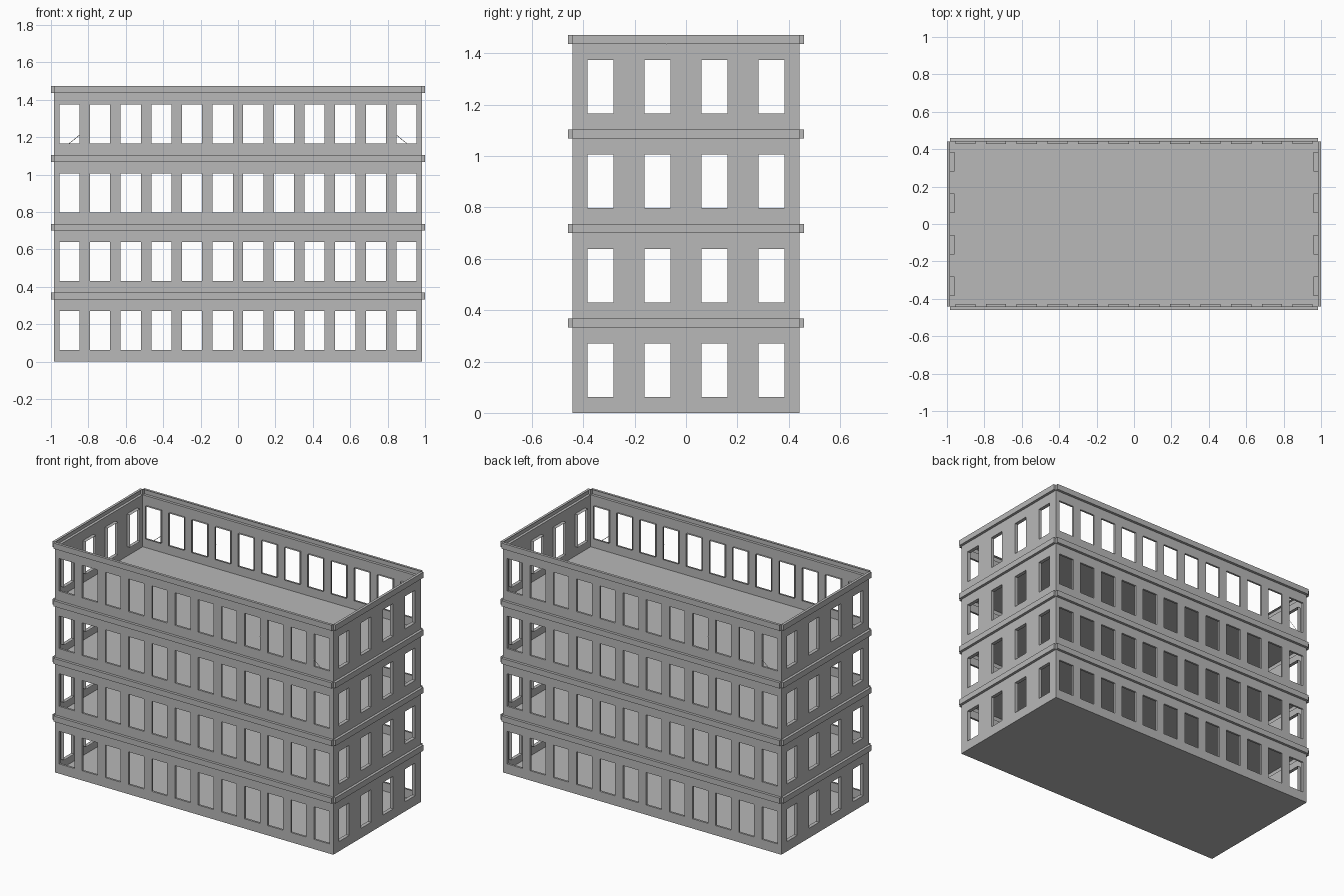
import bpy, bmesh, math
from mathutils import Vector

if "Cube" in bpy.data.objects:
    bpy.data.objects.remove(bpy.data.objects["Cube"])

HX, HY = 0.983, 0.442      # half size of the walls
STOREY, BAND = 0.368, 0.036
OUT = 0.017                # band projection
W0, W1 = 0.062, 0.270      # window sill and head within a storey

mat = bpy.data.materials.new("concrete grey")
mat.diffuse_color = (0.48, 0.48, 0.48, 1)
mat.use_nodes = True
mat.node_tree.nodes["Principled BSDF"].inputs["Base Color"].default_value = mat.diffuse_color


def finish(bm, name):
    bmesh.ops.remove_doubles(bm, verts=bm.verts, dist=1e-5)
    me = bpy.data.meshes.new(name)
    bm.to_mesh(me)
    bm.free()
    me.materials.append(mat)
    ob = bpy.data.objects.new(name, me)
    bpy.context.collection.objects.link(ob)
    return ob


def wall_frame(angle, dist):
    """Maps (along wall, height, outward offset) to a point in space."""
    n = Vector((math.cos(angle), math.sin(angle), 0))
    t = Vector((-n.y, n.x, 0))
    return lambda u, z, o=0.0: n * (dist + o) + t * u + Vector((0, 0, z))


def quad(bm, *pts):
    bm.faces.new([bm.verts.new(p) for p in pts])


def wall(name, P, half, centres, width, reveal):
    bm = bmesh.new()

    def rect(u0, u1, z0, z1, o=0.0):
        quad(bm, P(u0, z0, o), P(u1, z0, o), P(u1, z1, o), P(u0, z1, o))

    for s in range(4):
        b = s * STOREY
        top = b + STOREY
        zb, z0, z1 = top - BAND, b + W0, b + W1
        # plain wall under and over the windows
        rect(-half, half, b, z0)
        rect(-half, half, z1, zb)
        # piers between windows
        edge = -half
        for c in centres:
            rect(edge, c - width / 2, z0, z1)
            edge = c + width / 2
        rect(edge, half, z0, z1)
        # window reveals going inward
        for c in centres:
            ring = [(c - width / 2, z0), (c + width / 2, z0),
                    (c + width / 2, z1), (c - width / 2, z1)]
            for i in range(4):
                a, d = ring[i], ring[(i + 1) % 4]
                quad(bm, P(*a), P(*a, -reveal), P(*d, -reveal), P(*d))
        # projecting band
        rect(-half, half, zb, top, OUT)
        quad(bm, P(-half, zb), P(half, zb), P(half, zb, OUT), P(-half, zb, OUT))
        quad(bm, P(-half, top, OUT), P(half, top, OUT), P(half, top), P(-half, top))
        for e in (half, -half):
            pts = [P(e, zb), P(e, top), P(e, top, OUT), P(e, zb, OUT)]
            quad(bm, *(pts[::-1] if e > 0 else pts))
    finish(bm, name)


def cracks(name, P, lines):
    """Hairline strips lying on the wall or on the top band."""
    bm = bmesh.new()
    zb = 4 * STOREY - BAND
    for line in lines:
        for (u0, z0), (u1, z1) in zip(line, line[1:]):
            pts = [(u0, z0), (u1, z1)]
            if (z0 - zb) * (z1 - zb) < 0:
                f = (zb - z0) / (z1 - z0)
                pts.insert(1, (u0 + f * (u1 - u0), zb))
            for a, d in zip(pts, pts[1:]):
                o = 0.001 + (OUT if (a[1] + d[1]) / 2 > zb else 0)
                du, dz = d[0] - a[0], d[1] - a[1]
                k = 0.0015 / math.hypot(du, dz)
                nu, nz = -dz * k, du * k
                quad(bm, P(a[0] - nu, a[1] - nz, o), P(d[0] - nu, d[1] - nz, o),
                     P(d[0] + nu, d[1] + nz, o), P(a[0] + nu, a[1] + nz, o))
    finish(bm, name)


long_c = [-0.901 + i * 1.802 / 11 for i in range(12)]
short_c = [-0.333, -0.111, 0.111, 0.333]

long_cracks = [
    [(-.78, 1.47), (-.745, 1.38)], [(-.495, 1.437), (-.495, 1.465), (-.335, 1.422)],
    [(-.163, 1.417), (0, 1.465)], [(.57, 1.437), (.57, 1.47)],
    [(.767, 1.47), (.74, 1.38)], [(.463, 1.257), (.516, 1.289)],
    [(.8, 1.25), (.976, 1.105)], [(-.845, 1.235), (-.794, 1.25)],
    [(-.024, 1.293), (0, 1.315), (.024, 1.293)]]
short_cracks = [[(-.118, 1.47), (-.03, 1.40)], [(.385, 1.172), (.44, 1.19)]]

# four outer walls with their cracks
for name, ang in (("front", -90), ("back", 90)):
    P = wall_frame(math.radians(ang), HY)
    wall(name + "_wall", P, HX, long_c, 0.108, 0.013)
    cracks(name + "_cracks", P, long_cracks)
for name, ang in (("right", 0), ("left", 180)):
    P = wall_frame(math.radians(ang), HX)
    wall(name + "_wall", P, HY, short_c, 0.102, 0.023)
    cracks(name + "_cracks", P, short_cracks)

# floor slabs, open top
for s in range(4):
    bm = bmesh.new()
    z = s * STOREY
    quad(bm, (-HX, -HY, z), (HX, -HY, z), (HX, HY, z), (-HX, HY, z))
    finish(bm, "floor_%d" % s)
